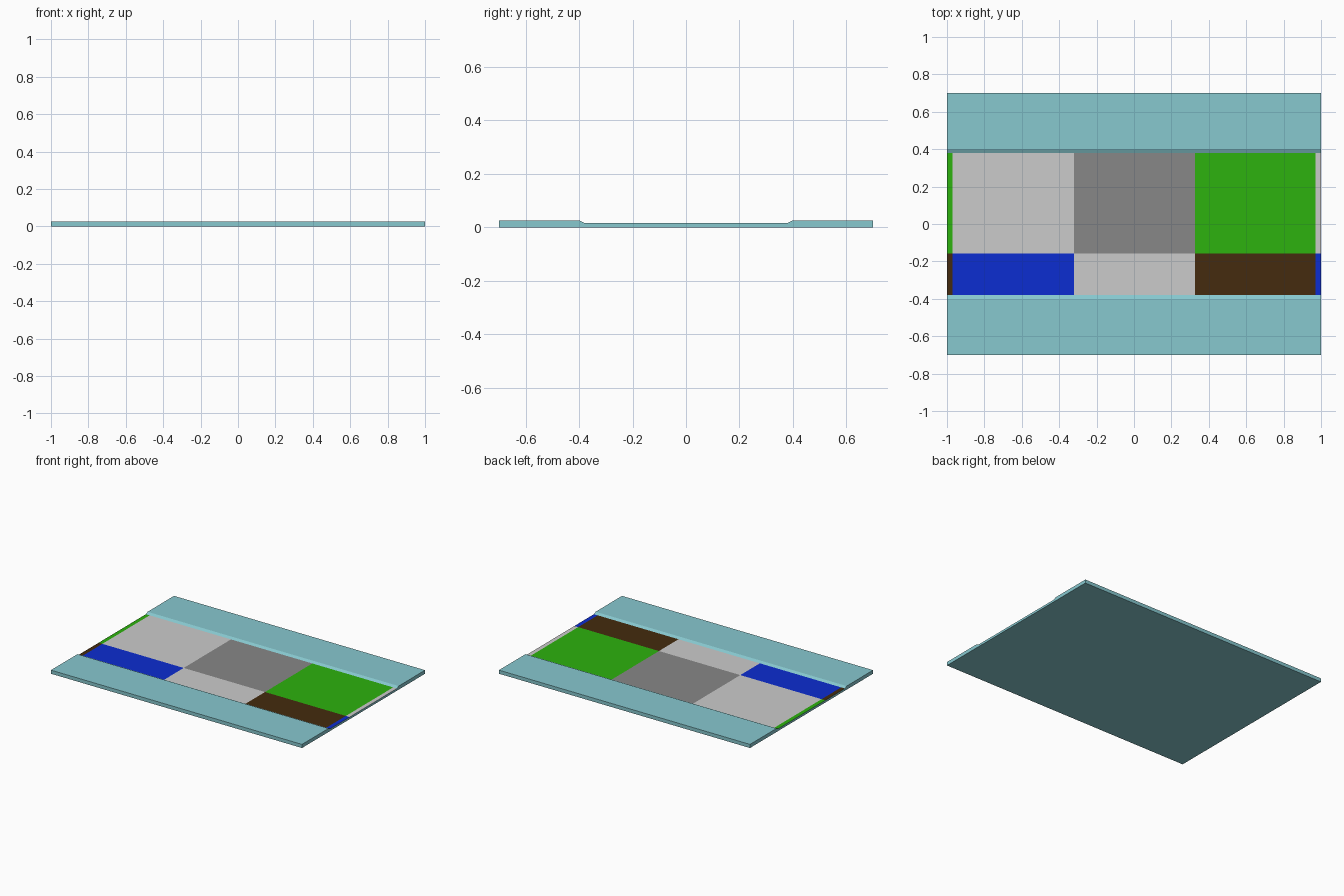
import bpy, bmesh
from mathutils import Vector

if "Cube" in bpy.data.objects:
    bpy.data.objects.remove(bpy.data.objects["Cube"])


def mat(name, rgb):
    m = bpy.data.materials.new(name)
    m.diffuse_color = (*rgb, 1)
    m.use_nodes = True
    m.node_tree.nodes["Principled BSDF"].inputs["Base Color"].default_value = m.diffuse_color
    return m


names = ["teal", "light_grey", "mid_grey", "green", "blue", "brown"]
colours = [(0.242, 0.578, 0.624), (0.60, 0.60, 0.60), (0.242, 0.242, 0.242),
           (0.026, 0.445, 0.0044), (0.0037, 0.026, 0.638), (0.058, 0.024, 0.0044)]
TEAL, LIGHT, GREY, GREEN, BLUE, BROWN = range(6)

# Slab: side profile with a shallow channel, extruded along x
H, FLOOR = 0.026, 0.016
half = [(0.7, 0), (0.7, H), (0.4, H), (0.38, FLOOR)]
profile = half + [(-y, z) for y, z in reversed(half)]
bm = bmesh.new()
face = bm.faces.new([bm.verts.new((-1, y, z)) for y, z in profile])
ext = bmesh.ops.extrude_face_region(bm, geom=[face])
bmesh.ops.translate(bm, vec=(2, 0, 0),
                    verts=[v for v in ext["geom"] if isinstance(v, bmesh.types.BMVert)])
bmesh.ops.recalc_face_normals(bm, faces=bm.faces)


def is_floor(f):
    return f.normal.z > 0.9 and abs(f.calc_center_median().z - FLOOR) < 1e-4


# Cut the channel floor into coloured panels
X_CUTS, Y_CUT = [-0.97, -0.322, 0.326, 0.97], -0.158
cuts = [(Vector((x, 0, 0)), Vector((1, 0, 0))) for x in X_CUTS]
cuts.append((Vector((0, Y_CUT, 0)), Vector((0, 1, 0))))
for co, no in cuts:
    bm.normal_update()
    fl = [f for f in bm.faces if is_floor(f)]
    geom = fl + list({e for f in fl for e in f.edges}) + list({v for f in fl for v in f.verts})
    bmesh.ops.bisect_plane(bm, geom=geom, plane_co=co, plane_no=no)

# Panel colours by column, for the back and front rows
BACK = [GREEN, LIGHT, GREY, GREEN, LIGHT]
FRONT = [BROWN, BLUE, LIGHT, BROWN, BLUE]
bm.normal_update()
for f in bm.faces:
    if is_floor(f):
        c = f.calc_center_median()
        col = sum(c.x > x for x in X_CUTS)
        f.material_index = (BACK if c.y > Y_CUT else FRONT)[col]

me = bpy.data.meshes.new("channel_slab")
bm.to_mesh(me)
bm.free()
for n, c in zip(names, colours):
    me.materials.append(mat(n, c))
bpy.context.collection.objects.link(bpy.data.objects.new("channel_slab", me))
